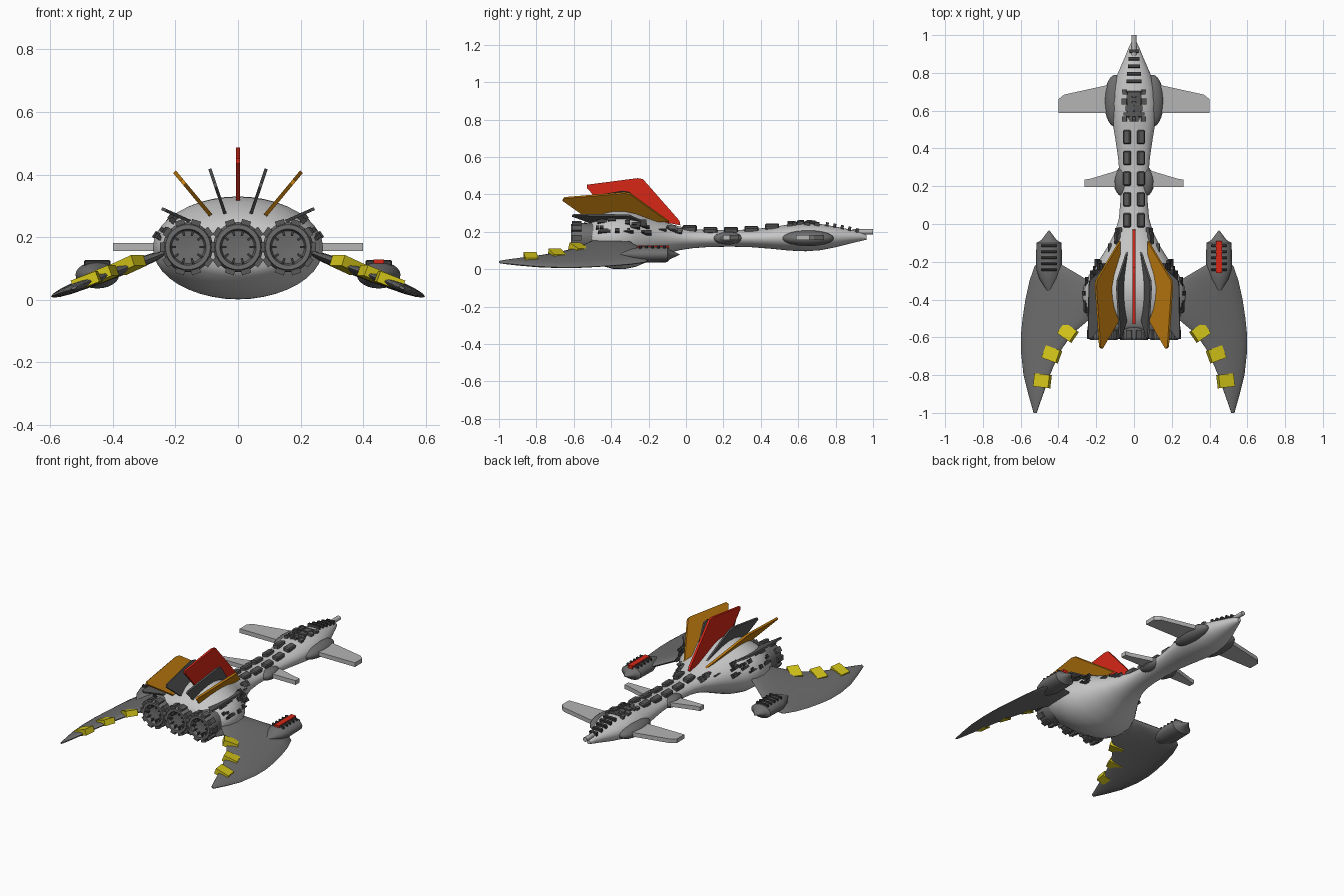
import bpy, bmesh, math, random
from mathutils import Matrix, Vector, Euler

if "Cube" in bpy.data.objects:
    bpy.data.objects.remove(bpy.data.objects["Cube"])

random.seed(4)


def material(name, r, g, b):
    m = bpy.data.materials.new(name)
    m.diffuse_color = (r, g, b, 1)
    m.use_nodes = True
    m.node_tree.nodes["Principled BSDF"].inputs["Base Color"].default_value = m.diffuse_color
    return m


HULL = material("hull_grey", .56, .56, .56)
PALE = material("canard_grey", .46, .46, .46)
MID = material("wing_grey", .155, .155, .155)
DARK = material("panel_grey", .10, .10, .10)
BLACK = material("charcoal", .045, .045, .045)
RED = material("red", .68, .02, .008)
ORANGE = material("orange", .55, .21, .005)
YELLOW = material("yellow", .66, .56, .01)


def finish(bm, name, mat, smooth=None):
    bmesh.ops.recalc_face_normals(bm, faces=bm.faces)
    me = bpy.data.meshes.new(name)
    bm.to_mesh(me)
    bm.free()
    me.materials.append(mat)
    ob = bpy.data.objects.new(name, me)
    bpy.context.collection.objects.link(ob)
    if smooth:
        bpy.ops.object.select_all(action='DESELECT')
        ob.select_set(True)
        bpy.context.view_layer.objects.active = ob
        bpy.ops.object.shade_smooth_by_angle(angle=math.radians(smooth))
    return ob


def loft(bm, rings):
    """Skin equal-length closed rings and cap both ends."""
    vs = [[bm.verts.new(p) for p in r] for r in rings]
    n = len(vs[0])
    for a, b in zip(vs, vs[1:]):
        for i in range(n):
            bm.faces.new((a[i], a[(i + 1) % n], b[(i + 1) % n], b[i]))
    bm.faces.new(vs[0])
    bm.faces.new(vs[-1])


def lathe(bm, x, z, profile, n=24):
    """Round solid along y from (radius, y) pairs."""
    loft(bm, [[(x + r * math.cos(i * math.tau / n), y, z + r * math.sin(i * math.tau / n))
               for i in range(n)] for r, y in profile])


def boxes(name, mat, items, bevel=0):
    """One object from (location, size, rotation) boxes."""
    bm = bmesh.new()
    for loc, size, rot in items:
        m = Matrix.LocRotScale(Vector(loc), Euler(rot), Vector(size))
        bmesh.ops.create_cube(bm, size=1, matrix=m)
    if bevel:
        bmesh.ops.bevel(bm, geom=bm.edges[:], offset=bevel, segments=1, affect='EDGES')
    return finish(bm, name, mat)


def prism(name, mat, pts, offset):
    bm = bmesh.new()
    o = Vector(offset)
    loft(bm, [[Vector(p) - o for p in pts], [Vector(p) + o for p in pts]])
    return finish(bm, name, mat)


# Hull: elliptical stations (y, half width, bottom z, top z)
BODY = [(.965, .012, .158, .182), (.93, .03, .15, .2), (.88, .05, .138, .212), (.8, .085, .118, .228),
        (.72, .11, .102, .242), (.64, .12, .096, .247), (.55, .115, .1, .24), (.45, .099, .11, .224),
        (.35, .084, .118, .213), (.24, .075, .121, .209), (.12, .072, .119, .209), (.03, .08, .112, .216),
        (-.04, .1, .101, .23), (-.12, .14, .076, .255), (-.2, .19, .042, .288), (-.27, .238, .013, .317),
        (-.33, .266, .001, .33), (-.39, .272, .002, .328), (-.45, .262, .018, .311),
        (-.5, .24, .045, .285), (-.54, .21, .075, .257), (-.56, .17, .1, .23)]


def section(y):
    for a, b in zip(BODY, BODY[1:]):
        if b[0] <= y <= a[0]:
            t = (a[0] - y) / (a[0] - b[0])
            return [p + (q - p) * t for p, q in zip(a[1:], b[1:])]


def skin(y, ang):
    w, lo, hi = section(y)
    return (w * math.cos(ang), y, (lo + hi) / 2 + (hi - lo) / 2 * math.sin(ang))


def top_z(x, y):
    w, lo, hi = section(y)
    return (lo + hi) / 2 + (hi - lo) / 2 * math.sqrt(max(0, 1 - (x / w) ** 2))


bm = bmesh.new()
loft(bm, [[skin(b[0], i * math.tau / 40) for i in range(40)] for b in BODY])
finish(bm, "hull", HULL, 50)

# Nose probe
bm = bmesh.new()
lathe(bm, 0, .2, [(.014, .89), (.014, 1)], 16)
finish(bm, "nose_probe", PALE, 40)

# Nose slats and paired spine panels
boxes("nose_slats", BLACK, [((0, y, top_z(0, y) + .004), (w, .016, .022), (-.15, 0, 0))
      for y, w in ((.915, .05), (.875, .06), (.835, .066), (.795, .074), (.755, .08))])
boxes("spine_panels", DARK, [((s * .036, y, top_z(.036, y) + .006), (.04, .075, .03), (0, s * .2, 0))
      for s in (-1, 1) for y in (.46, .35, .24, .13, .02)], .006)

# Cockpit machinery: base plate and small mirrored blocks
boxes("cockpit_plate", DARK, [((0, .635, .246), (.08, .14, .014), (0, 0, 0))], .005)
bits = []
for i in range(16):
    x, y = random.uniform(.005, .055), random.uniform(.54, .73)
    size = (random.uniform(.012, .03), random.uniform(.008, .035), .018)
    bits += [((s * x, y, top_z(x, y) + .006), size, (0, s * .25, 0)) for s in (-1, 1)]
boxes("cockpit_machinery", DARK, bits)

# Shoulder machinery on the rear hull
for label, mat, y0, y1, a0, a1, n in (("shoulder_machinery", BLACK, -.53, -.2, .2, .7, 26),
                                      ("neck_machinery", DARK, -.16, -.03, .5, .95, 8)):
    bits = []
    for i in range(n):
        x, y, z = skin(random.uniform(y0, y1), random.uniform(a0, a1))
        size = (.018, random.uniform(.015, .06), random.uniform(.008, .025))
        bits += [((s * x, y, z), size, (0, -s * .6, 0)) for s in (-1, 1)]
    boxes(label, mat, bits)

# Engines: hollow bells with toothed rims and inner vanes
for k, x in enumerate((-.16, 0, .16)):
    z, nm = .168, ("left", "middle", "right")[k]
    bm = bmesh.new()
    lathe(bm, x, z, [(.06, -.42), (.076, -.46), (.08, -.6), (.072, -.615), (.058, -.615),
                     (.052, -.59), (.002, -.585)], 32)
    finish(bm, nm + "_engine", MID, 35)
    rim, vanes = [], []
    for i in range(10):
        a = i * math.tau / 10
        c, s = math.cos(a), math.sin(a)
        rim.append(((x + .081 * c, -.585, z + .081 * s), (.018, .05, .03), (0, -a, 0)))
        vanes.append(((x + .05 * c, -.597, z + .05 * s), (.025, .02, .007), (0, -a, 0)))
    boxes(nm + "_engine_teeth", DARK, rim)
    boxes(nm + "_engine_vanes", BLACK, vanes)


def wing_z(x):
    return .04 + .38 * (.52 - x)


# Wing stations (y, inner x, outer x, half thickness)
WING = [(-.2, .42, .49, .006), (-.22, .375, .525, .014), (-.3, .24, .553, .02), (-.4, .2, .575, .02),
        (-.5, .23, .59, .02), (-.58, .325, .598, .019), (-.68, .395, .598, .018), (-.8, .445, .585, .016),
        (-.9, .48, .56, .013), (-.97, .505, .54, .009), (-1, .515, .532, .005)]
SLOPE = math.atan(.38)
for s, side in ((-1, "left"), (1, "right")):
    # Swept drooping wing
    bm = bmesh.new()
    rings = []
    for y, a, b, t in WING:
        ring = []
        for i in range(16):
            ang = i * math.tau / 16
            x = (a + b) / 2 + (b - a) / 2 * math.cos(ang)
            ring.append((s * x, y, wing_z(x) + t * math.sin(ang)))
        rings.append(ring)
    loft(bm, rings)
    finish(bm, side + "_wing", MID, 45)

    # Yellow trailing edge blocks
    boxes(side + "_wing_blocks", YELLOW, [((s * x, y, wing_z(x) + .006), (.085, .07, .036),
          (0, s * SLOPE, s * r)) for x, y, r in ((.35, -.575, .6), (.435, -.69, .35), (.485, -.83, .12))])

    # Wing pod with ribs
    bm = bmesh.new()
    lathe(bm, 0, 0, [(.002, -.035), (.028, -.085), (.046, -.1), (.048, -.23), (.035, -.29), (.004, -.36)])
    bmesh.ops.transform(bm, verts=bm.verts, matrix=Matrix.Translation((s * .45, 0, .079))
                        @ Matrix.Diagonal((1.45, 1, .9, 1)))
    finish(bm, side + "_wing_pod", MID, 35)
    boxes(side + "_pod_ribs", BLACK, [((s * .45, y, .092), (.085, .014, .07), (0, 0, 0))
          for y in (-.115, -.147, -.179, -.211, -.243)], .004)

    # Canards: large at the nose, small at the waist
    for nm, pts in (("nose", ((.05, .755), (.37, .685), (.4, .66), (.4, .588), (.05, .588))),
                    ("waist", ((.03, .3), (.23, .24), (.262, .235), (.262, .197), (.03, .197)))):
        prism(side + "_" + nm + "_canard", PALE, [(s * x, y, .169) for x, y in pts], (0, 0, .013))

    # Side blisters
    for nm, y, x, r in (("nose", .652, .098, (.06, .138, .042)), ("waist", .225, .062, (.044, .078, .034))):
        for part, mat, dx, k in (("blister", MID, 0, 1), ("blister_cap", DARK, .012, .8)):
            bm = bmesh.new()
            m = Matrix.LocRotScale(Vector((s * (x + dx), y, .166)), None, Vector(r) * k)
            bmesh.ops.create_uvsphere(bm, u_segments=28, v_segments=14, radius=1, matrix=m)
            finish(bm, f"{side}_{nm}_{part}", mat, 50)

    # Fanned tail fins: base (x, z), lean direction, outline (y, height), half thickness
    for nm, mat, bx, bz, dx, dz, pts, t in (
            ("orange_fin", ORANGE, .075, .255, .64, .77,
             ((-.09, 0), (-.3, .195), (-.33, .2), (-.65, .165), (-.66, .148), (-.52, .02)), .006),
            ("inner_grey_fin", DARK, .035, .255, .32, .95,
             ((-.14, 0), (-.3, .165), (-.34, .172), (-.6, .125), (-.61, .11), (-.5, .01)), .005),
            ("low_grey_fin", DARK, .13, .24, .91, .41,
             ((-.2, 0), (-.3, .115), (-.33, .12), (-.6, .125), (-.61, .11), (-.5, .02)), .005)):
        prism(f"{side}_{nm}", mat, [(s * (bx + dx * u), y, bz + dz * u) for y, u in pts],
              (s * dz * t, 0, -dx * t))

# Red bar on the right pod only
boxes("right_pod_red_bar", RED, [((.45, -.175, .106), (.034, .17, .044), (0, 0, 0))])

# Central red fin
prism("red_fin", RED, [(0, y, z) for y, z in ((-.03, .235), (-.035, .26), (-.23, .482), (-.26, .487),
      (-.53, .452), (-.53, .435), (-.42, .31))], (.007, 0, 0))
